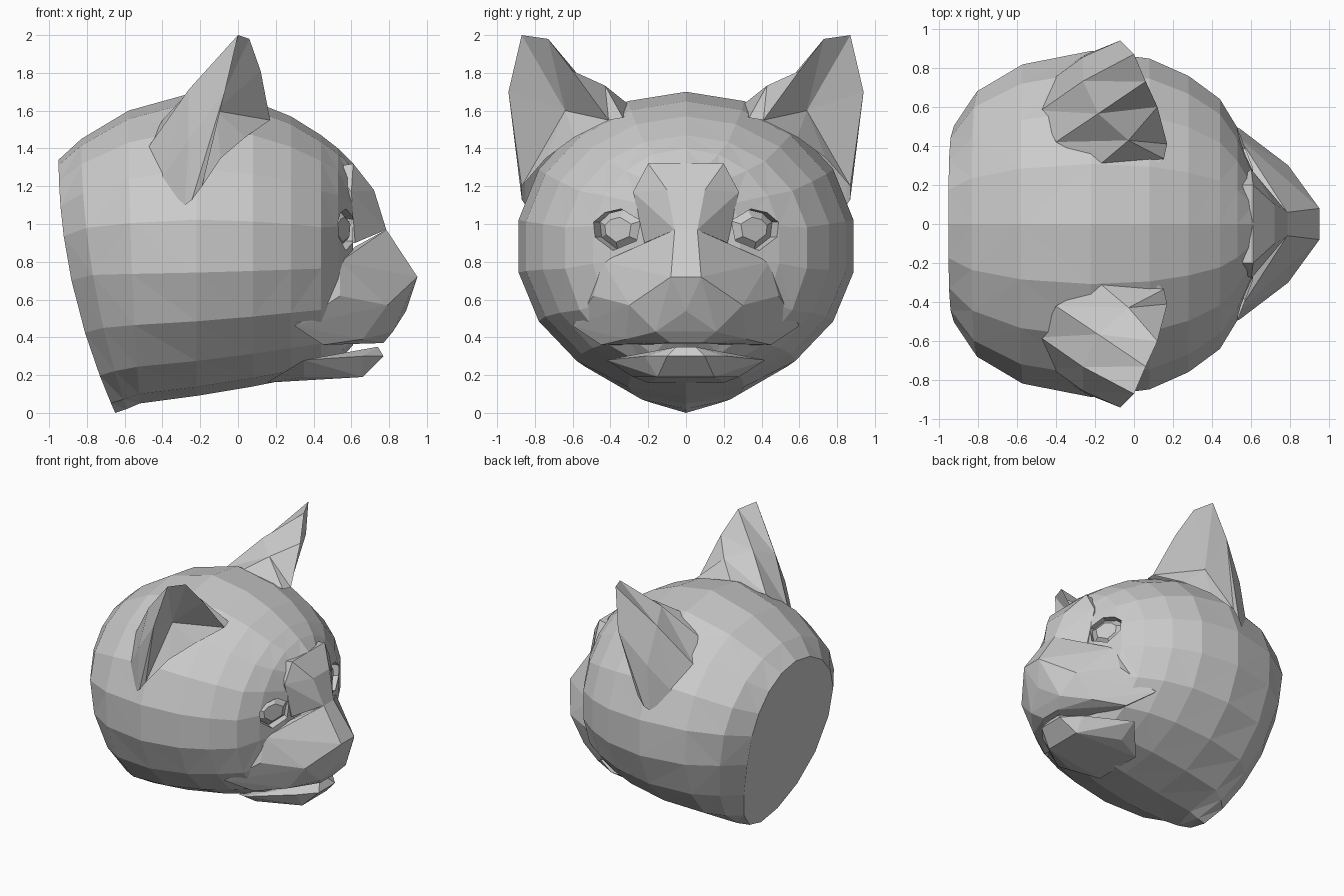
import bpy, bmesh, math
from mathutils import Vector

cube = bpy.data.objects.get("Cube")
if cube:
    bpy.data.objects.remove(cube, do_unlink=True)

grey = bpy.data.materials.new("plain_grey")
grey.use_nodes = True
GREY = (0.6, 0.6, 0.6, 1)
grey.diffuse_color = GREY
grey.node_tree.nodes["Principled BSDF"].inputs["Base Color"].default_value = GREY


def finish(bm, name):
    bmesh.ops.recalc_face_normals(bm, faces=bm.faces)
    mesh = bpy.data.meshes.new(name)
    bm.to_mesh(mesh)
    bm.free()
    mesh.materials.append(grey)
    obj = bpy.data.objects.new(name, mesh)
    bpy.context.collection.objects.link(obj)
    return obj


def both_sides(points, side):
    return [Vector((x, y * side, z)) for x, y, z in points]


def hull(name, half):
    """Faceted solid wrapped around mirrored points."""
    bm = bmesh.new()
    for side in (1, -1):
        for p in both_sides(half, side):
            bm.verts.new(p)
    bmesh.ops.remove_doubles(bm, verts=bm.verts, dist=0.001)
    result = bmesh.ops.convex_hull(bm, input=bm.verts)
    loose = set(result["geom_interior"]) | set(result["geom_unused"])
    bmesh.ops.delete(bm, geom=[v for v in loose if isinstance(v, bmesh.types.BMVert)], context="VERTS")
    return finish(bm, name)


# Skull: oval rings along x (x, top, bottom, half width, height of widest point, backward lean)
RINGS = [
    (-0.95, 1.34, 0.00, 0.51, 0.85, 0.30),
    (-0.83, 1.45, 0.02, 0.69, 0.88, 0.24),
    (-0.58, 1.60, 0.05, 0.83, 0.88, 0.06),
    (-0.22, 1.70, 0.09, 0.90, 0.88, 0),
    (0.08, 1.65, 0.14, 0.86, 0.88, 0),
    (0.28, 1.57, 0.18, 0.77, 0.88, 0),
    (0.44, 1.47, 0.21, 0.65, 0.88, 0),
    (0.53, 1.40, 0.27, 0.50, 0.90, 0),
    (0.61, 1.32, 0.36, 0.29, 0.90, 0),
]
SIDES = 18
bm = bmesh.new()
loops = []
for i, (x, top, bottom, width, middle, lean) in enumerate(RINGS):
    loop = []
    for k in range(SIDES):
        a = math.tau * (k + 0.5) / SIDES
        reach = top - middle if math.sin(a) > 0 else middle - bottom
        z = middle + reach * math.sin(a)
        drop = (top - z) / (top - bottom)
        loop.append(bm.verts.new((x + lean * drop ** 2, width * math.cos(a), z)))
    loops.append(loop)
for a, b in zip(loops, loops[1:]):
    for k in range(SIDES):
        n = (k + 1) % SIDES
        bm.faces.new((a[k], a[n], b[n], b[k]))
bm.faces.new(loops[0])
bm.faces.new(loops[-1])
bmesh.ops.triangulate(bm, faces=[f for f in bm.faces if len(f.verts) == 4])
skull = finish(bm, "skull")

# Eye sockets: almond shaped holes cut into the skull, with a faceted eye in each
ALMOND = [(-0.13, 0.05), (-0.02, 0.11), (0.07, 0.09), (0.13, 0.04), (0.12, -0.04), (0.02, -0.11), (-0.11, -0.06)]
EYE_CENTRE = Vector((0.56, 0.36, 0.97))


def almond(bm, side, scale, depth):
    across = Vector((-0.45, 0.89, 0))
    out = Vector((0.89, 0.45, 0))
    verts = []
    for u, v in ALMOND:
        p = EYE_CENTRE + across * u * scale + out * depth
        verts.append(bm.verts.new((p.x, p.y * side, p.z + v * scale)))
    return verts


def bridge(bm, a, b):
    for k in range(len(a)):
        n = (k + 1) % len(a)
        bm.faces.new((a[k], a[n], b[n], b[k]))


cut = bmesh.new()
eye = bmesh.new()
for side in (1, -1):
    back, front = almond(cut, side, 1, -0.06), almond(cut, side, 1, 0.3)
    bridge(cut, back, front)
    cut.faces.new(back)
    cut.faces.new(front)
    rim, dome = almond(eye, side, 0.98, -0.04), almond(eye, side, 0.6, 0.0)
    bridge(eye, rim, dome)
    eye.faces.new(dome)
    eye.faces.new(rim)
cutter = finish(cut, "socket_cutter")
cutter.hide_render = True
finish(eye, "eyes")
mod = skull.modifiers.new("sockets", "BOOLEAN")
mod.operation = "DIFFERENCE"
mod.solver = "EXACT"
mod.object = cutter
bpy.context.view_layer.objects.active = skull
bpy.ops.object.modifier_apply(modifier="sockets")
bpy.data.objects.remove(cutter, do_unlink=True)

# Brow ridge running down between the eyes
hull("nose_bridge", [(0.61, 0.20, 1.32), (0.72, 0.10, 1.18), (0.60, 0.28, 1.17), (0.785, 0.06, 0.97),
                     (0.62, 0.22, 0.90), (0.50, 0.20, 1.30), (0.50, 0.20, 0.90)])

# Muzzle with nose and upper lip pads
hull("muzzle", [(0.785, 0.06, 0.97), (0.95, 0.08, 0.72), (0.89, 0, 0.54), (0.79, 0.30, 0.57),
                (0.82, 0.16, 0.43), (0.77, 0.08, 0.37), (0.62, 0.24, 0.88), (0.54, 0.44, 0.80),
                (0.54, 0.49, 0.62), (0.30, 0.60, 0.46), (0.66, 0.32, 0.39), (0.45, 0.45, 0.36)])

# Lower jaw and chin
hull("lower_jaw", [(0.77, 0.10, 0.30), (0.74, 0.05, 0.35), (0.66, 0.15, 0.19), (0.66, 0.22, 0.30),
                   (0.35, 0.28, 0.19), (0.35, 0.42, 0.28), (0.15, 0.20, 0.16)])

# Ears: outer shell from opening rim to base, and a hollow fanning to a deep point
RIM = [(0.17, 0.41, 1.55), (0.12, 0.60, 1.81), (0.06, 0.73, 1.98), (0.00, 0.87, 2.00),
       (-0.07, 0.94, 1.70), (-0.19, 0.87, 1.20), (-0.09, 0.74, 1.35), (0.04, 0.59, 1.46)]
BASE = [(0.11, 0.30, 1.58), (-0.18, 0.30, 1.63), (-0.40, 0.42, 1.55),
        (-0.48, 0.58, 1.40), (-0.42, 0.74, 1.22), (-0.28, 0.85, 1.10)]
EAR_CORE = Vector((-0.05, 0.66, 1.60))
bm = bmesh.new()
for side in (1, -1):
    rim = [bm.verts.new(p) for p in both_sides(RIM, side)]
    base = [bm.verts.new(p) for p in both_sides(BASE, side)]
    core = Vector((EAR_CORE.x, EAR_CORE.y * side, EAR_CORE.z))
    # Rounded back of the ear
    middle = []
    for a, b in zip(rim, base):
        p = (a.co + b.co) / 2
        middle.append(bm.verts.new(p + (p - core).normalized() * 0.025))
    pit = bm.verts.new((-0.12, 0.64 * side, 1.60))
    for upper, lower in ((rim, middle), (middle, base)):
        for k in range(len(base) - 1):
            bm.faces.new((upper[k], upper[k + 1], lower[k + 1]))
            bm.faces.new((upper[k], lower[k + 1], lower[k]))
    for k in range(len(rim)):
        bm.faces.new((rim[k], rim[(k + 1) % len(rim)], pit))
finish(bm, "ears")
